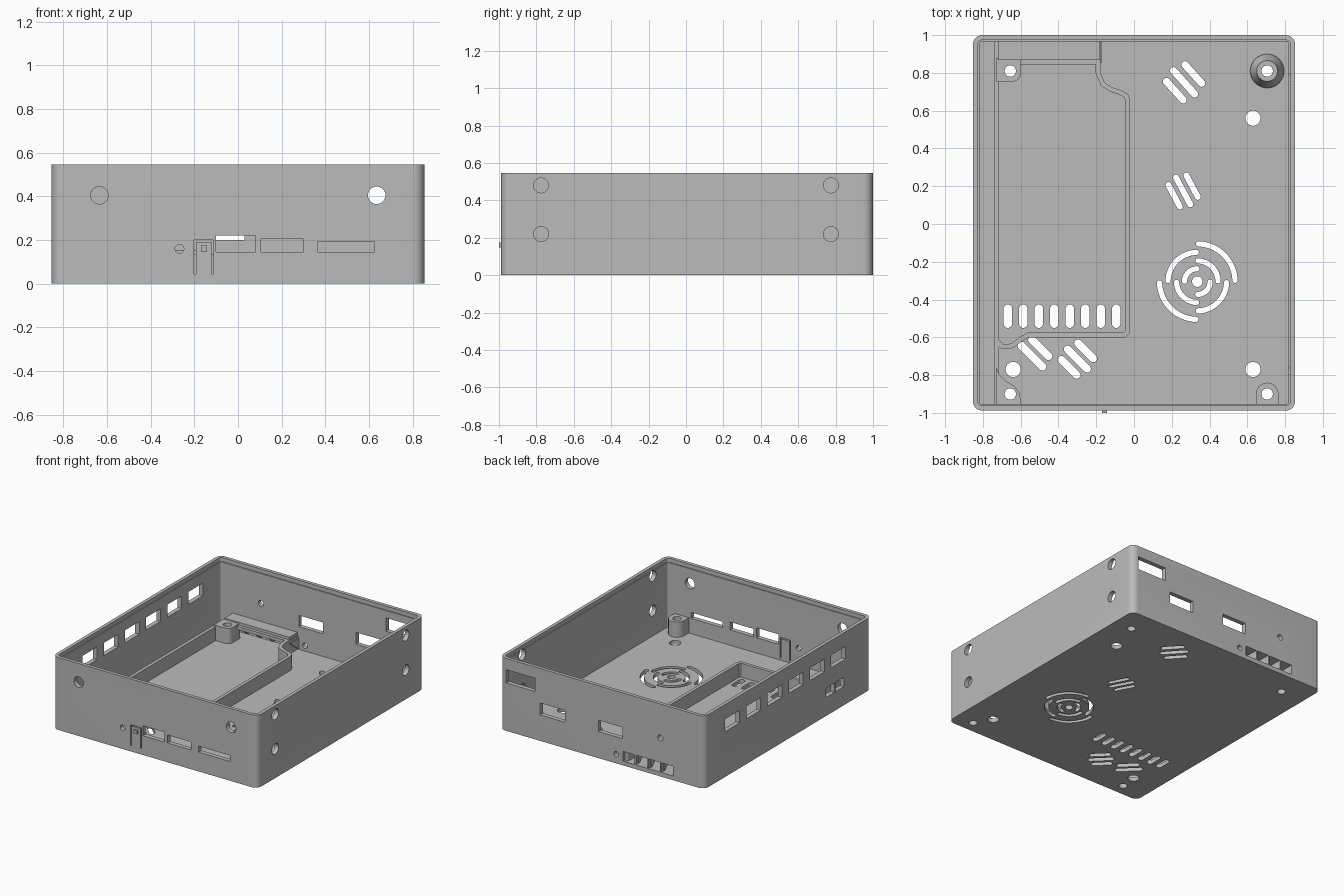
import bpy, bmesh
from math import sin, cos, pi, radians
from mathutils import Vector

if "Cube" in bpy.data.objects:
    bpy.data.objects.remove(bpy.data.objects["Cube"])

grey = bpy.data.materials.new("plain_grey")
grey.use_nodes = True
grey.diffuse_color = (0.5, 0.5, 0.5, 1)
grey.node_tree.nodes["Principled BSDF"].inputs["Base Color"].default_value = (0.5, 0.5, 0.5, 1)

FLOOR, HEIGHT, POST, TRAY = 0.03, 0.545, 0.145, 0.135
LEFT, RIGHT, FRONT, BACK = -0.853, 0.853, -0.988, 1.0


# ---------- outline helpers ----------
def arc(cx, cy, r, a0, a1, n=12):
    return [(cx + r * cos(radians(a0 + (a1 - a0) * i / n)),
             cy + r * sin(radians(a0 + (a1 - a0) * i / n))) for i in range(n + 1)]


def circle(cx, cy, r, n=32):
    return arc(cx, cy, r, 0, 360, n)[:-1]


def rect(x0, x1, y0, y1):
    return [(x0, y0), (x1, y0), (x1, y1), (x0, y1)]


def rounded(inset, r):
    x0, x1, y0, y1 = LEFT + inset + r, RIGHT - inset - r, FRONT + inset + r, BACK - inset - r
    return (arc(x1, y1, r, 0, 90, 8) + arc(x0, y1, r, 90, 180, 8)
            + arc(x0, y0, r, 180, 270, 8) + arc(x1, y0, r, 270, 360, 8))


def stroke(path, width):
    """Outline of a path with constant width and round ends."""
    pts = [Vector(p) for p in path]
    h, left, right = width / 2, [], []
    for i, p in enumerate(pts):
        a = (p - pts[i - 1]).normalized() if i else None
        b = (pts[i + 1] - p).normalized() if i < len(pts) - 1 else None
        a, b = a or b, b or a
        t = (a + b).normalized()
        off = Vector((-t.y, t.x)) * h / max(t.dot(a), 0.5)
        left.append(p + off)
        right.append(p - off)

    def cap(c, start):
        v = start - c
        return [c + Vector((v.x * cos(t) + v.y * sin(t), v.y * cos(t) - v.x * sin(t)))
                for t in (pi * k / 8 for k in range(1, 8))]
    return left + cap(pts[-1], left[-1]) + right[::-1] + cap(pts[0], right[0])


def slot(cx, cy, length, width, angle):
    d = Vector((cos(radians(angle)), sin(radians(angle)))) * (length - width) / 2
    c = Vector((cx, cy))
    return stroke([c - d, c + d], width)


# ---------- mesh helpers ----------
def loft(bm, loops):
    """Solid skin through equal-length loops of 3D points."""
    rings = [[bm.verts.new(p) for p in loop] for loop in loops]
    n = len(rings[0])
    for a, b in zip(rings, rings[1:]):
        for i in range(n):
            bm.faces.new((a[i], a[(i + 1) % n], b[(i + 1) % n], b[i]))
    bm.faces.new(rings[0][::-1])
    bm.faces.new(rings[-1])


def prism(bm, pts, lo, hi, axis="z"):
    place = {"z": lambda p, h: (p[0], p[1], h),
             "y": lambda p, h: (p[0], h, p[1]),
             "x": lambda p, h: (h, p[0], p[1])}[axis]
    loft(bm, [[place(p, h) for p in pts] for h in (lo, hi)])


def finish(name, bm):
    bmesh.ops.recalc_face_normals(bm, faces=bm.faces)
    mesh = bpy.data.meshes.new(name)
    bm.to_mesh(mesh)
    bm.free()
    mesh.materials.append(grey)
    obj = bpy.data.objects.new(name, mesh)
    bpy.context.scene.collection.objects.link(obj)
    return obj


def solid(name, pts, lo, hi, axis="z"):
    bm = bmesh.new()
    prism(bm, pts, lo, hi, axis)
    return finish(name, bm)


def cut(obj, cutter):
    mod = obj.modifiers.new("cut", "BOOLEAN")
    mod.operation, mod.solver, mod.object = "DIFFERENCE", "EXACT", cutter
    bpy.context.view_layer.update()
    deps = bpy.context.evaluated_depsgraph_get()
    mesh = bpy.data.meshes.new_from_object(obj.evaluated_get(deps))
    obj.modifiers.clear()
    obj.data = mesh


# ---------- case shell with a stepped rim ----------
bm = bmesh.new()
loft(bm, [[(x, y, z) for x, y in rounded(inset, r)] for inset, r, z in (
    (0, 0.05, 0), (0, 0.05, HEIGHT), (0.026, 0.024, HEIGHT),
    (0.026, 0.024, HEIGHT - 0.03), (0.034, 0.016, HEIGHT - 0.03), (0.034, 0.016, FLOOR))])
case = finish("case_shell", bm)

# ---------- screw posts ----------
posts = [
    solid("back_left_post", [(-0.73, 0.755), (-0.645, 0.755)] + arc(-0.64, 0.795, 0.04, -80, 0, 6)
          + [(-0.6, 0.88), (-0.73, 0.88)], 0.02, POST),
    solid("front_left_post", [(-0.73, -0.97), (-0.595, -0.97), (-0.605, -0.9), (-0.63, -0.86),
                              (-0.68, -0.83), (-0.71, -0.8), (-0.73, -0.76)], 0.02, POST),
    solid("front_right_post", [(0.645, -0.97), (0.765, -0.97)] + arc(0.705, -0.9, 0.06, 0, 180),
          0.02, POST)]
bm = bmesh.new()
loft(bm, [[(x, y, z) for x, y in circle(0.705, 0.81, r)] for r, z in (
    (0.09, 0.02), (0.09, 0.04), (0.072, 0.075), (0.055, POST), (0.045, POST))])
posts.append(finish("tapered_post", bm))

# ---------- cutters ----------
bm = bmesh.new()
for x, y in ((-0.655, 0.81), (0.705, 0.81), (-0.655, -0.9), (0.705, -0.9)):
    prism(bm, circle(x, y, 0.03), -0.1, 0.3)
floor_cuts = [circle(x, y, 0.04) for x, y in ((0.63, 0.56), (-0.64, -0.77), (0.63, -0.77))]
# row of slots
floor_cuts += [slot(-0.668 + 0.082 * i, -0.488, 0.125, 0.045, 90) for i in range(8)]
# slanted vent groups: centre, spacing, length, width, angle
for cx, cy, gap, length, width, angle in (
        (0.265, 0.75, 0.066, 0.17, 0.038, -48), (0.26, 0.175, 0.054, 0.16, 0.032, -62),
        (-0.54, -0.7, 0.062, 0.165, 0.042, -45), (-0.3, -0.715, 0.062, 0.155, 0.04, -45)):
    for k in (-1, 0, 1):
        if cx < -0.5 and k < 0:
            continue
        a = radians(angle + 90)
        floor_cuts.append(slot(cx + k * gap * cos(a), cy + k * gap * sin(a),
                               length * (1.2 if k == 0 else 1), width, angle))
# fan grille: alternating quarter rings
FAN = (0.335, -0.305)
floor_cuts.append(circle(*FAN, 0.028))
for i, r in enumerate((0.2, 0.155, 0.11, 0.068)):
    for a in (0, 180):
        a += 90 * (i % 2)
        floor_cuts.append(stroke(arc(*FAN, r, a + 2, a + 88, 16), 0.028))
for pts in floor_cuts:
    prism(bm, pts, -0.1, 0.06)

# front ports, holes and the slit round the spring button
front_cuts = [circle(-0.635, 0.405, 0.04), circle(0.635, 0.405, 0.04), circle(-0.268, 0.16, 0.02),
              rect(-0.1, 0.08, 0.145, 0.22), rect(0.105, 0.3, 0.145, 0.205),
              rect(0.365, 0.625, 0.145, 0.19),
              [(-0.201, 0.045), (-0.193, 0.045), (-0.193, 0.192), (-0.121, 0.192),
               (-0.121, 0.045), (-0.113, 0.045), (-0.113, 0.2), (-0.201, 0.2)]]
for pts in front_cuts:
    prism(bm, pts, FRONT - 0.05, FRONT + 0.045, "y")
# back windows, holes and exhaust openings
back_cuts = [rect(-0.17, 0.03, 0.2, 0.285), rect(0.305, 0.515, 0.195, 0.285),
             rect(0.555, 0.797, 0.36, 0.46), circle(-0.486, 0.29, 0.022), circle(-0.12, 0.07, 0.02)]
back_cuts += [rect(-0.59 + 0.106 * i, -0.494 + 0.106 * i, 0.032, 0.105) for i in range(4)]
for pts in back_cuts:
    prism(bm, pts, BACK - 0.045, BACK + 0.05, "y")
# side windows and round holes
for i in range(6):
    y = 0.667 - 0.252 * i
    prism(bm, rect(y - 0.085, y + 0.085, 0.34, 0.435), LEFT - 0.05, LEFT + 0.05, "x")
for y in (-0.495, -0.61):
    prism(bm, rect(y - 0.05, y + 0.05, 0.14, 0.21), LEFT - 0.05, LEFT + 0.05, "x")
for y in (-0.775, 0.775):
    for z in (0.22, 0.48):
        prism(bm, circle(y, z, 0.04), RIGHT - 0.05, RIGHT + 0.05, "x")
cutter = finish("cutter", bm)
cutter.hide_render = True
for obj in [case] + posts:
    cut(obj, cutter)
bpy.data.objects.remove(cutter)

# ---------- drive tray walls ----------
solid("tray_outer_wall", rect(-0.74, -0.715, FRONT + 0.02, BACK - 0.02), 0.02, TRAY)
solid("tray_wall", stroke([(-0.19, 0.97), (-0.19, 0.8), (-0.165, 0.74), (-0.12, 0.712),
                           (-0.07, 0.695), (-0.043, 0.68), (-0.033, 0.655), (-0.033, -0.57),
                           (-0.05, -0.588), (-0.56, -0.588), (-0.6, -0.61), (-0.645, -0.645),
                           (-0.695, -0.65), (-0.727, -0.62)], 0.025), 0.02, TRAY)

# ---------- exhaust duct roof and fins ----------
solid("duct_roof", rect(-0.72, -0.18, 0.868, 0.975), 0.11, 0.155)
solid("duct_lip", rect(-0.61, -0.18, 0.845, 0.87), 0.11, TRAY)
for i in range(5):
    x = -0.599 + 0.106 * i
    solid("duct_fin", [(0.975, 0.025), (0.975, 0.115), (0.855, 0.115)], x - 0.005, x + 0.005, "x")

# ---------- spring button nub ----------
solid("button_nub", rect(-0.17, -0.142, 0.148, 0.175), -1.0, FRONT + 0.01, "y")

for obj in [case] + posts:
    obj.data.shade_smooth()
    obj.data.set_sharp_from_angle(angle=radians(30))
